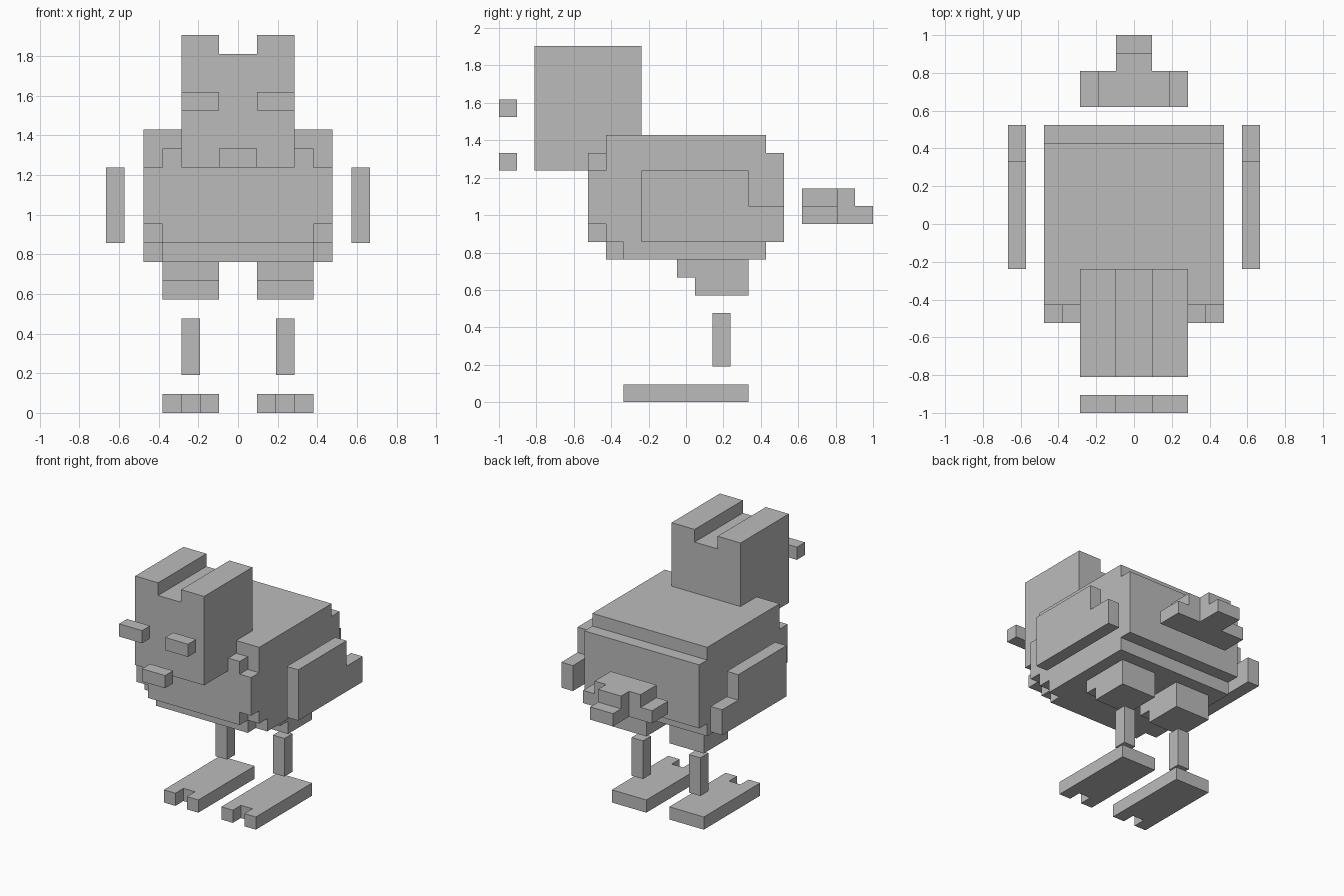
import bpy, bmesh
from mathutils import Vector

if "Cube" in bpy.data.objects:
    bpy.data.objects.remove(bpy.data.objects["Cube"])

U = 2 / 21  # size of one block; y is counted in blocks from the front

grey = bpy.data.materials.new("plain_grey")
grey.diffuse_color = (0.5, 0.5, 0.5, 1)
grey.use_nodes = True
grey.node_tree.nodes["Principled BSDF"].inputs["Base Color"].default_value = grey.diffuse_color


def box(x0, x1, y0, y1, z0, z1):
    return {(x, y, z) for x in range(x0, x1)
            for y in range(y0, y1) for z in range(z0, z1)}


def mirror(cells):
    return {(-x - 1, y, z) for x, y, z in cells}


def both(cells):
    return cells | mirror(cells)


parts = {}

# Feet with a notch between two toes, thin shins, stepped thighs
foot = box(1, 4, 7, 14, 0, 1) - box(2, 3, 7, 8, 0, 1)
shin = box(2, 3, 12, 13, 2, 5)
thigh = box(1, 4, 10, 14, 7, 8) | box(1, 4, 11, 14, 6, 7)

# Wings: tall front, low trailing end
wing = box(6, 7, 8, 14, 9, 13) | box(6, 7, 14, 16, 9, 11)
eye = box(1, 3, 0, 1, 16, 17)

for name, cells in (("foot", foot), ("shin", shin), ("thigh", thigh),
                    ("wing", wing), ("eye", eye)):
    parts["right_" + name] = cells
    parts["left_" + name] = mirror(cells)

# Head with a groove along the crown, and the floating beak
parts["head"] = box(-3, 3, 2, 8, 13, 20) - box(-1, 1, 2, 8, 19, 20)
parts["beak"] = box(-1, 1, 0, 1, 13, 14)

# Body: stepped top and bottom, with clipped front corners
body = box(-5, 5, 6, 15, 8, 15) | box(-5, 5, 5, 16, 9, 14)
body -= both(box(4, 5, 5, 6, 13, 14) | box(4, 5, 5, 6, 9, 10)
             | box(4, 5, 6, 7, 8, 9))
parts["body"] = body - parts["head"]

# Stepped tail
parts["tail"] = (box(-3, 3, 17, 19, 10, 11) | box(-2, 2, 17, 19, 11, 12)
                 | box(-1, 1, 19, 21, 10, 11) | box(-1, 1, 19, 20, 11, 12))

solid = set().union(*parts.values())


def build(name, cells):
    """Skin the outer sides of the blocks and merge flat areas."""
    bm = bmesh.new()
    for c in cells:
        for axis in range(3):
            for s in (0, 1):
                n = list(c)
                n[axis] += 2 * s - 1
                if tuple(n) in solid:
                    continue
                ring = []
                for a, b in ((0, 0), (1, 0), (1, 1), (0, 1)):
                    p = list(c)
                    p[axis] += s
                    p[(axis + 1) % 3] += a
                    p[(axis + 2) % 3] += b
                    ring.append(bm.verts.new(Vector((p[0], p[1] - 10.5, p[2])) * U))
                bm.faces.new(ring if s else ring[::-1])
    bmesh.ops.remove_doubles(bm, verts=bm.verts, dist=U * 0.01)
    bmesh.ops.dissolve_limit(bm, angle_limit=0.02, verts=bm.verts, edges=bm.edges)
    mesh = bpy.data.meshes.new(name)
    bm.to_mesh(mesh)
    bm.free()
    mesh.materials.append(grey)
    bpy.context.collection.objects.link(bpy.data.objects.new(name, mesh))


for name, cells in parts.items():
    build(name, cells)
